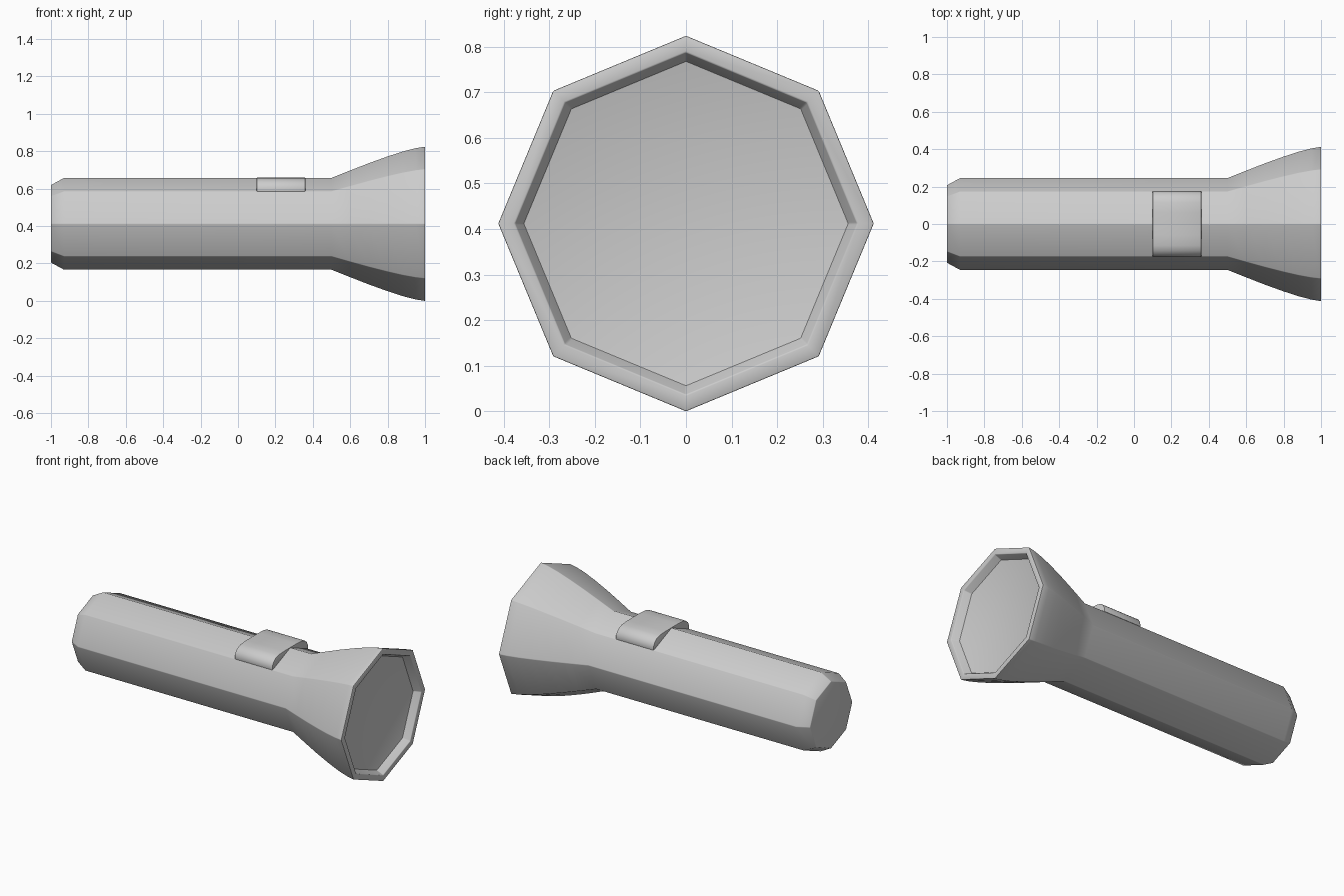
import bpy, bmesh
from math import sin, cos, radians, pi

if "Cube" in bpy.data.objects:
    bpy.data.objects.remove(bpy.data.objects["Cube"])

AXIS_Z = 0.412


def finish(name, bm, bevel):
    bmesh.ops.recalc_face_normals(bm, faces=bm.faces)
    mesh = bpy.data.meshes.new(name)
    bm.to_mesh(mesh)
    bm.free()
    obj = bpy.data.objects.new(name, mesh)
    bpy.context.collection.objects.link(obj)
    bpy.ops.object.select_all(action='DESELECT')
    obj.select_set(True)
    bpy.context.view_layer.objects.active = obj
    mod = obj.modifiers.new("soft_edges", 'BEVEL')
    mod.width = bevel
    mod.segments = 2
    mod.limit_method = 'ANGLE'
    mod.angle_limit = radians(35)
    bpy.ops.object.modifier_apply(modifier=mod.name)
    bpy.ops.object.shade_smooth_by_angle(angle=radians(30))
    return obj


def bridge_rings(bm, rings):
    # Quads between consecutive rings, with both ends capped
    n = len(rings[0])
    for a, b in zip(rings, rings[1:]):
        for i in range(n):
            j = (i + 1) % n
            bm.faces.new((a[i], a[j], b[j], b[i]))
    bm.faces.new(rings[0])
    bm.faces.new(rings[-1])


def octagon_lathe(name, profile, bevel):
    bm = bmesh.new()
    rings = [[bm.verts.new((x, r * cos(k * pi / 4), AXIS_Z + r * sin(k * pi / 4)))
              for k in range(8)] for x, r in profile]
    bridge_rings(bm, rings)
    return finish(name, bm, bevel)


# Body: chamfered tail, straight handle, flared head, rim and recessed lens
octagon_lathe("flashlight_body", [
    (-1.0, 0.208), (-0.93, 0.246), (0.5, 0.246),
    (0.6, 0.286), (0.7, 0.325), (0.8, 0.361), (0.88, 0.387), (0.95, 0.405), (1.0, 0.413),
    (1.0, 0.376), (0.955, 0.357)], 0.003)

# Switch: flat top with rounded shoulders, saddled over the handle ridge
half = [(0.176, 0.585), (0.174, 0.612), (0.163, 0.632), (0.143, 0.648), (0.115, 0.657), (0.06, 0.66)]
section = half + [(-y, z) for y, z in reversed(half)]
bm = bmesh.new()
bridge_rings(bm, [[bm.verts.new((x, y, z)) for y, z in section] for x in (0.1, 0.36)])
finish("switch", bm, 0.003)
